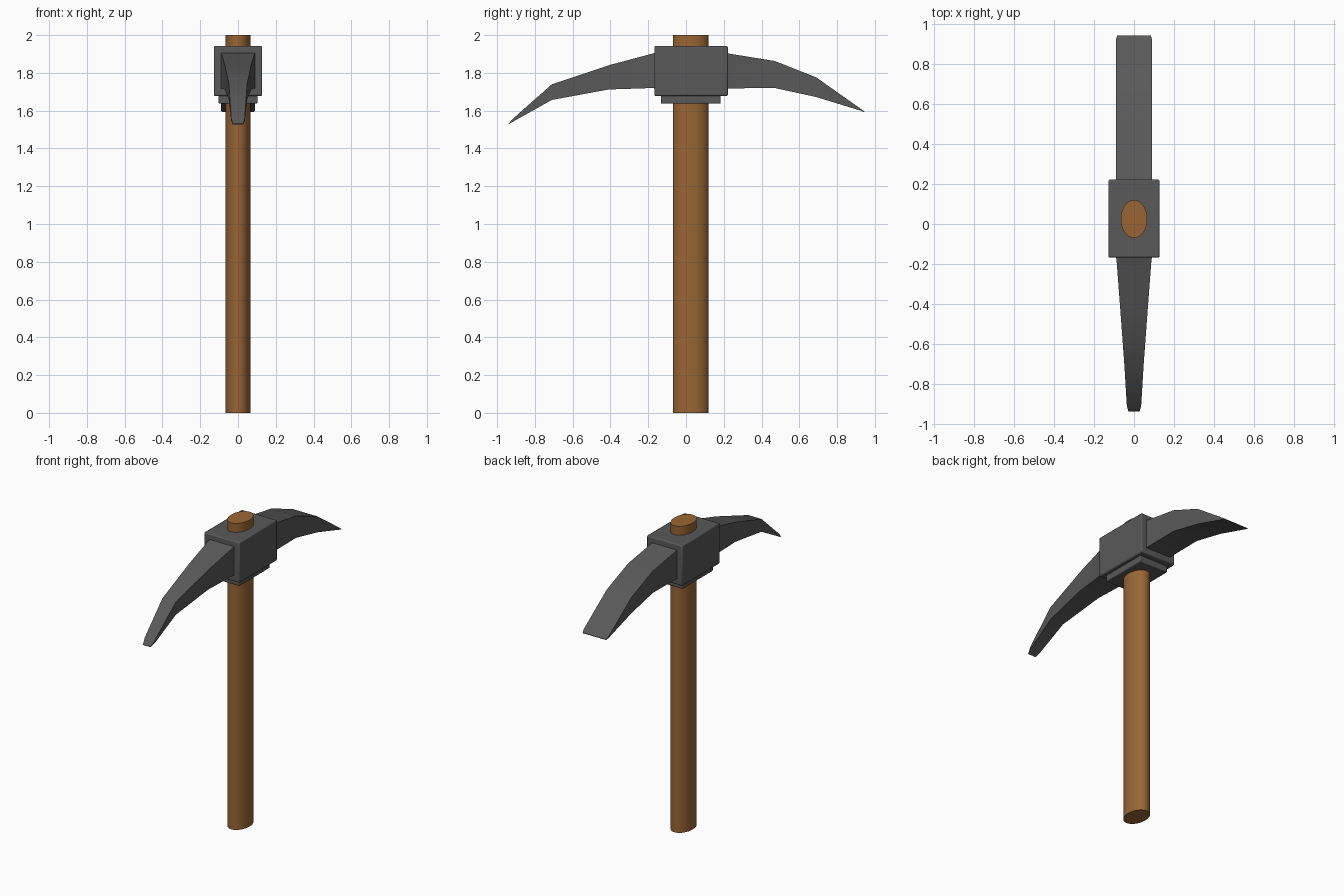
import bpy, bmesh, math

if "Cube" in bpy.data.objects:
    bpy.data.objects.remove(bpy.data.objects["Cube"], do_unlink=True)


def material(name, color):
    m = bpy.data.materials.new(name)
    m.use_nodes = True
    m.diffuse_color = color
    m.node_tree.nodes["Principled BSDF"].inputs["Base Color"].default_value = color
    return m


steel = material("dark_steel", (0.1, 0.1, 0.1, 1))
wood = material("brown_wood", (0.32, 0.13, 0.035, 1))


def finish(obj, name, mat):
    obj.name = name
    obj.data.materials.append(mat)
    bpy.ops.object.select_all(action='DESELECT')
    obj.select_set(True)
    bpy.context.view_layer.objects.active = obj
    bpy.ops.object.shade_smooth_by_angle(angle=math.radians(32))
    return obj


def block(name, size, center, bevel):
    bpy.ops.mesh.primitive_cube_add(size=1, location=center)
    obj = bpy.context.object
    obj.scale = size
    bpy.ops.object.transform_apply(location=False, rotation=False, scale=True)
    mod = obj.modifiers.new("edge_bevel", 'BEVEL')
    mod.width = bevel
    mod.segments = 2
    return finish(obj, name, steel)


def arm(name, stations):
    """Loft rectangular sections given as (y, top z, bottom z, half width)."""
    bm = bmesh.new()
    rings = []
    for y, top, low, w in stations:
        rings.append([bm.verts.new(p) for p in
                      ((-w, y, low), (w, y, low), (w, y, top), (-w, y, top))])
    for a, b in zip(rings, rings[1:]):
        for i in range(4):
            j = (i + 1) % 4
            bm.faces.new((a[i], a[j], b[j], b[i]))
    bm.faces.new(rings[0])
    bm.faces.new(rings[-1])
    bmesh.ops.recalc_face_normals(bm, faces=bm.faces)
    mesh = bpy.data.meshes.new(name)
    bm.to_mesh(mesh)
    bm.free()
    obj = bpy.data.objects.new(name, mesh)
    bpy.context.collection.objects.link(obj)
    return finish(obj, name, steel)


# Oval handle running through the head
bpy.ops.mesh.primitive_cylinder_add(vertices=32, radius=1, depth=2, location=(0, 0.025, 1))
handle = bpy.context.object
handle.scale = (0.066, 0.095, 1)
bpy.ops.object.transform_apply(location=False, rotation=False, scale=True)
finish(handle, "handle", wood)

# Head block and the stepped collar beneath it
block("head_block", (0.256, 0.39, 0.264), (0, 0.027, 1.81), 0.007)
block("head_collar", (0.206, 0.315, 0.06), (0, 0.025, 1.667), 0.005)

# Tapering pick in front, flared slightly where it meets the block
arm("pick_arm", [(-0.15, 1.912, 1.715, 0.096), (-0.175, 1.903, 1.72, 0.088),
                 (-0.41, 1.84, 1.712, 0.07), (-0.71, 1.74, 1.657, 0.048),
                 (-0.91, 1.563, 1.545, 0.036), (-0.94, 1.531, 1.528, 0.028)])

# Wide chisel blade at the back
arm("chisel_arm", [(0.2, 1.912, 1.715, 0.098), (0.228, 1.902, 1.718, 0.09),
                   (0.47, 1.863, 1.72, 0.09), (0.69, 1.776, 1.672, 0.09),
                   (0.925, 1.61, 1.6, 0.09), (0.945, 1.595, 1.592, 0.084)])
